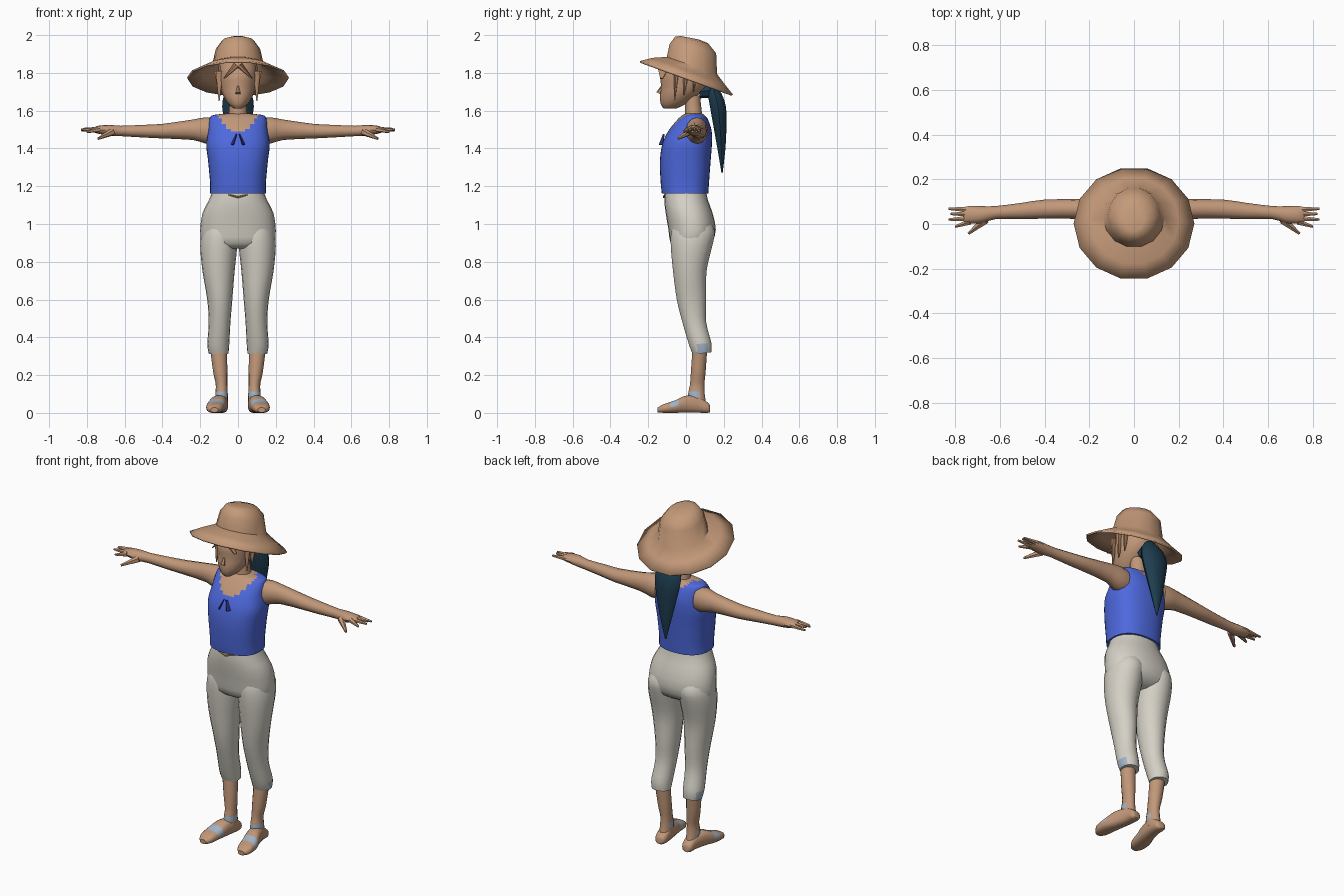
import bpy, bmesh, math
from mathutils import Vector, Matrix

old = bpy.data.objects.get("Cube")
if old:
    bpy.data.objects.remove(old)


def material(name, r, g, b):
    m = bpy.data.materials.new(name)
    m.use_nodes = True
    m.diffuse_color = (r, g, b, 1)
    m.node_tree.nodes["Principled BSDF"].inputs["Base Color"].default_value = (r, g, b, 1)
    return m


SKIN = material("skin tan", 0.53, 0.31, 0.19)
STRAW = material("straw hat", 0.55, 0.32, 0.19)
HAIR = material("tan hair", 0.46, 0.25, 0.14)
TEAL = material("dark teal hair", 0.013, 0.047, 0.08)
BLUE = material("blue cotton", 0.075, 0.14, 0.72)
CREAM = material("cream trousers", 0.66, 0.63, 0.56)
STRAP = material("pale blue strap", 0.36, 0.46, 0.58)
NAVY = material("navy ribbon", 0.02, 0.03, 0.17)


def finish(name, bm, mats, rule=None, mirror=False, angle=40):
    bmesh.ops.recalc_face_normals(bm, faces=bm.faces)
    for f in bm.faces:
        f.smooth = True
        if rule:
            f.material_index = rule(f.calc_center_median())
    me = bpy.data.meshes.new(name)
    bm.to_mesh(me)
    bm.free()
    me.set_sharp_from_angle(angle=math.radians(angle))
    for m in mats:
        me.materials.append(m)
    ob = bpy.data.objects.new(name, me)
    bpy.context.scene.collection.objects.link(ob)
    if mirror:
        ob.modifiers.new("mirror", "MIRROR")
    return ob


def refine(rings, k):
    """Smoothly interpolate extra rings between the given ones."""
    out = []
    for i in range(len(rings) - 1):
        p = [rings[min(max(j, 0), len(rings) - 1)] for j in range(i - 1, i + 3)]
        for s in range(k):
            t = s / k
            out.append([b + 0.5 * t * (c - a + t * (2 * a - 5 * b + 4 * c - d + t * (3 * (b - c) + d - a)))
                        for a, b, c, d in zip(*p)])
    return out + [rings[-1]]


def loft(name, axis, rings, mats, n=16, k=2, power=2.0, cap_start=True, **kw):
    """Skin rings (position, a0, a1, b0, b1, optional tilt) along an axis."""
    bm = bmesh.new()
    loops = []
    for t, a0, a1, b0, b1, *tilt in refine(rings, k):
        loop = []
        for i in range(n):
            c, s = math.cos(math.tau * i / n), math.sin(math.tau * i / n)
            c = math.copysign(abs(c) ** (2 / power), c)
            s = math.copysign(abs(s) ** (2 / power), s)
            a, b = (a0 + a1) / 2 + c * (a1 - a0) / 2, (b0 + b1) / 2 + s * (b1 - b0) / 2
            h = t + (tilt[0] * b if tilt else 0)
            co = {"x": (h, a, b), "y": (a, h, b), "z": (a, b, h)}[axis]
            loop.append(bm.verts.new(co))
        loops.append(loop)
    for lo, hi in zip(loops, loops[1:]):
        for i in range(n):
            j = (i + 1) % n
            bm.faces.new((lo[i], lo[j], hi[j], hi[i]))
    if cap_start:
        bm.faces.new(loops[0])
    bm.faces.new(loops[-1])
    return finish(name, bm, mats, **kw)


def spike(name, start, end, r0, r1, mat, flat=1.0, sides=6, mirror=True):
    """Tapered piece from start to end, flattened along its local side."""
    a, b = Vector(start), Vector(end)
    bm = bmesh.new()
    rot = (b - a).to_track_quat("Z", "Y").to_matrix().to_4x4()
    mat4 = Matrix.Translation((a + b) / 2) @ rot @ Matrix.Diagonal((1, flat, 1, 1))
    bmesh.ops.create_cone(bm, cap_ends=True, segments=sides, radius1=r0, radius2=r1,
                          depth=(b - a).length, matrix=mat4)
    return finish(name, bm, [mat], mirror=mirror)


# Hat: tilted brim and crown
hat = loft("sun_hat", "z", [
    (1.775, -.27, .27, -.25, .255, -.36), (1.815, -.2, .2, -.18, .21, -.37),
    (1.85, -.138, .138, -.105, .168, -.34), (1.935, -.117, .117, -.09, .163, -.2),
    (1.98, -.082, .082, -.06, .12, -.2), (1.99, -.045, .045, -.03, .07, -.2)],
    [STRAW], n=14, k=1, cap_start=False, angle=50)
solid = hat.modifiers.new("thickness", "SOLIDIFY")
solid.thickness = 0.01

# Head, nose and neck
loft("head", "z", [
    (1.612, -.022, .022, -.118, -.05), (1.635, -.052, .052, -.134, .0),
    (1.68, -.08, .08, -.138, .06), (1.73, -.095, .095, -.132, .11),
    (1.79, -.103, .103, -.133, .13), (1.87, -.1, .1, -.09, .13)], [SKIN])
spike("nose", (0, -.125, 1.735), (0, -.145, 1.692), .004, .014, SKIN, mirror=False)
loft("neck", "z", [
    (1.53, -.06, .06, -.02, .1), (1.58, -.05, .05, -.005, .085),
    (1.68, -.042, .042, -.01, .075)], [SKIN], n=12)

# Hair: fringe, side locks and ponytail
spike("fringe", (.01, -.118, 1.84), (.075, -.13, 1.77), .04, .008, HAIR, .4)
for y, z, r in ((-.06, 1.65, .022), (-.01, 1.68, .03), (.04, 1.7, .025)):
    spike("side_lock", (.098, y + .01, 1.81), (.1, y, z), r, .003, HAIR, .6)
spike("hair_tie", (0, .07, 1.7), (0, .15, 1.71), .035, .04, TEAL, sides=8, mirror=False)
loft("ponytail", "z", [
    (1.27, -.004, .004, .188, .194), (1.4, -.038, .038, .165, .21),
    (1.52, -.066, .066, .143, .216), (1.62, -.084, .084, .125, .214),
    (1.69, -.07, .07, .115, .19), (1.74, -.03, .03, .125, .155)], [TEAL], n=10)


# Torso with sleeveless top: scooped neckline in front, shallower behind
def top_rule(c):
    low = 1.485 if c.y < .04 else 1.535
    return 0 if c.z < low + 8 * c.x * c.x else 1


loft("sleeveless_top", "z", [
    (1.162, -.148, .148, -.128, .118), (1.22, -.148, .148, -.134, .122),
    (1.33, -.158, .158, -.138, .13), (1.42, -.168, .168, -.126, .137),
    (1.49, -.158, .158, -.095, .136), (1.55, -.152, .152, -.048, .118),
    (1.575, -.135, .135, -.02, .1), (1.585, -.06, .06, .0, .085)],
    [BLUE, SKIN], n=36, k=5, power=2.4, rule=top_rule)
spike("ribbon_bow", (.008, -.118, 1.475), (.03, -.132, 1.42), .006, .014, NAVY, .35)

# Arms and hands
loft("arms", "x", [
    (.125, .0, .115, 1.425, 1.56), (.17, .0, .118, 1.425, 1.565),
    (.24, .022, .113, 1.445, 1.553), (.4, .024, .109, 1.453, 1.53),
    (.5, .022, .095, 1.458, 1.525), (.62, .022, .08, 1.465, 1.52),
    (.68, .004, .08, 1.467, 1.525), (.74, .002, .08, 1.478, 1.52),
    (.76, .005, .075, 1.485, 1.512)], [SKIN], n=12, mirror=True)
for y0, y1, x1, z1 in ((.065, .068, .83, 1.496), (.045, .045, .82, 1.503),
                       (.025, .02, .83, 1.5), (.01, -.012, .8, 1.488)):
    spike("finger", (.735, y0, 1.5), (x1, y1, z1), .015, .006, SKIN)
spike("thumb", (.665, .018, 1.488), (.74, -.042, 1.452), .02, .007, SKIN)

# Trousers: hips, waistband, buckle and cropped legs
loft("trouser_hips", "z", [
    (.87, -.13, .13, -.045, .08), (.9, -.19, .19, -.082, .135),
    (.97, -.2, .2, -.093, .158), (1.06, -.187, .187, -.108, .14),
    (1.13, -.152, .152, -.115, .115), (1.185, -.132, .132, -.11, .105)],
    [CREAM], n=24, power=2.2)
spike("waist_tie", (0, -.112, 1.142), (.05, -.11, 1.155), .012, .006, HAIR, .5)


def hem_rule(c):
    return 1 if c.z < .37 and c.x > .125 and .055 < c.y < .11 else 0


loft("trouser_legs", "z", [
    (.305, .05, .155, .035, .135, .12), (.36, .046, .162, .015, .135, .08),
    (.48, .04, .155, -.02, .108, 0), (.6, .03, .163, -.05, .108, 0),
    (.75, .018, .188, -.07, .11, 0), (.88, .004, .2, -.082, .14, 0),
    (.96, .002, .192, -.08, .154, 0), (1.02, .01, .17, -.06, .125, 0)],
    [CREAM, STRAP], n=18, k=3, rule=hem_rule, mirror=True)


# Lower legs and sandalled feet
def ankle_rule(c):
    return 1 if .085 < c.z < .108 and c.y < .07 else 0


loft("lower_legs", "z", [
    (.04, .052, .122, .01, .11), (.1, .054, .12, .01, .1),
    (.15, .056, .118, .02, .098), (.22, .056, .132, .025, .105),
    (.36, .06, .15, .035, .115)], [SKIN, STRAP], n=14, k=4, rule=ankle_rule, mirror=True)


def foot_rule(c):
    return 1 if -.09 < c.y < -.05 and c.z > .03 else 0


loft("sandal_feet", "y", [
    (-.15, .105, .145, .003, .028), (-.12, .082, .166, 0, .046),
    (-.06, .07, .166, 0, .066), (0, .06, .146, 0, .092),
    (.07, .052, .126, 0, .085), (.115, .056, .12, 0, .055),
    (.128, .07, .108, .004, .04)], [SKIN, STRAP], n=14, k=3, power=2.6,
    rule=foot_rule, mirror=True)
